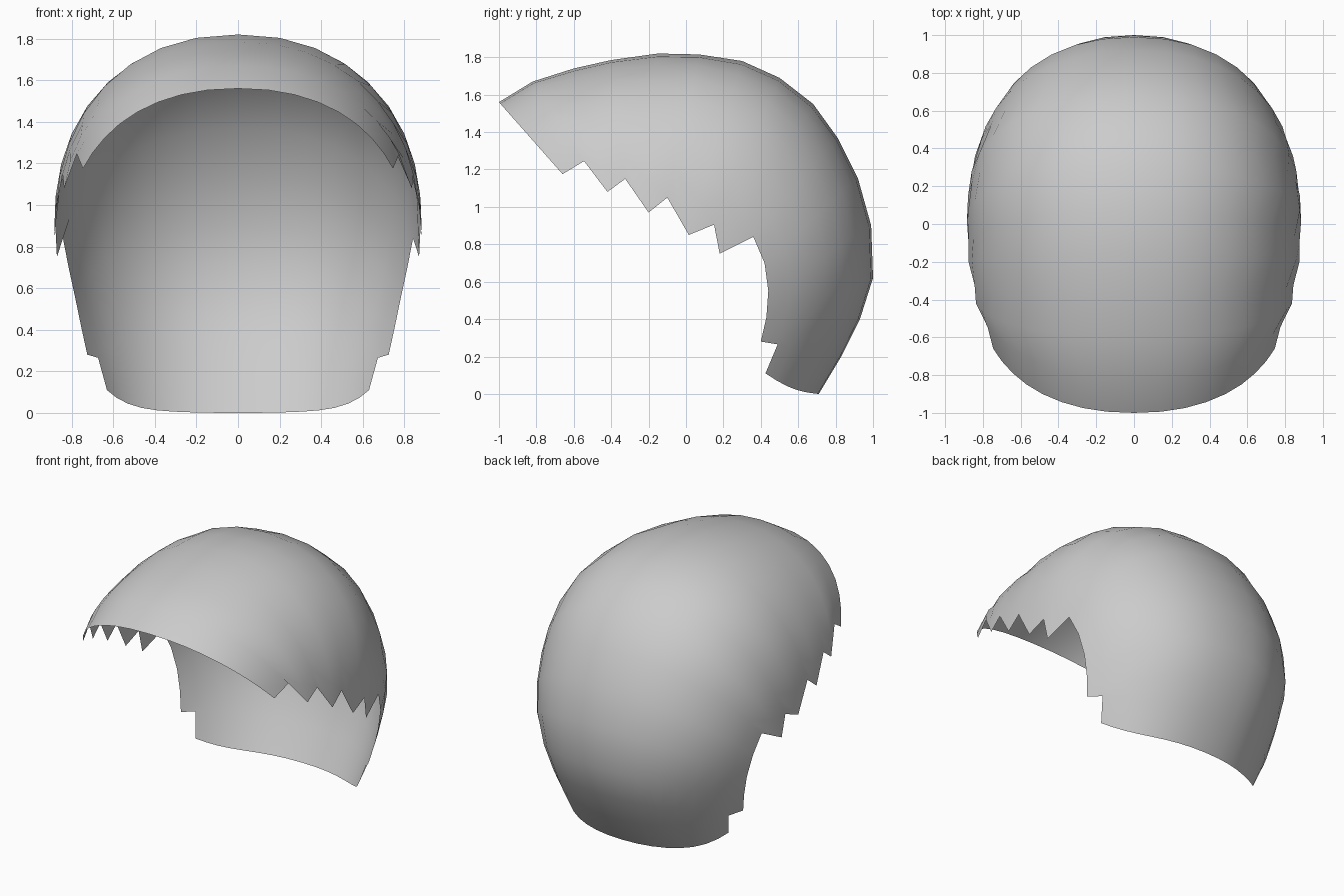
import bpy, bmesh
from math import atan2, pi, sin, hypot

if "Cube" in bpy.data.objects:
    bpy.data.objects.remove(bpy.data.objects["Cube"])

W, P, CZ, N = 0.885, 2.2, 0.9, 8   # half width, roundness, pivot height, steps per half arch

# centre-line silhouette (y, z), from the brow over the crown to the nape
crown = [(-1, 1.56), (-.82, 1.67), (-.6, 1.74), (-.4, 1.785), (-.15, 1.82), (.07, 1.815),
         (.3, 1.78), (.5, 1.69), (.68, 1.55), (.81, 1.37), (.92, 1.15), (.99, .9),
         (1, .62), (.93, .4), (.83, .2), (.71, 0)]
# jagged side edge (y, z), one point per silhouette point
edge = [(-.66, 1.175), (-.545, 1.245), (-.42, 1.08), (-.325, 1.15), (-.2, .97), (-.1, 1.05),
        (.015, .85), (.15, .905), (.18, .75), (.36, .84), (.42, .7), (.44, .55),
        (.43, .41), (.4, .28), (.49, .265), (.425, .11)]
# open face side of the head outline, only used to shape the width
face = [(.58, -.15), (.3, -.28), (0, -.33), (-.6, 0), (-1.05, .6), (-1.12, 1.1),
        (-1.115, 1.373), (-1.06, 1.5)]


def turn(y, z):
    return (pi - atan2(z - CZ, y)) % (2 * pi)


polar = sorted((turn(y, z), hypot(y, z - CZ)) for y, z in crown + face)
polar = [(a - 2 * pi, r) for a, r in polar] + polar + [(a + 2 * pi, r) for a, r in polar]


def radius(t):
    # smooth outline radius in direction t
    i = next(k for k in range(2, len(polar)) if polar[k][0] > t) - 1
    (a0, r0), (a1, r1), (a2, r2), (a3, r3) = polar[i - 1:i + 3]
    h, u = a2 - a1, (t - a1) / (a2 - a1)
    m1, m2 = (r2 - r0) / (a2 - a0) * h, (r3 - r1) / (a3 - a1) * h
    return ((2*u**3 - 3*u*u + 1) * r1 + (u**3 - 2*u*u + u) * m1
            + (3*u*u - 2*u**3) * r2 + (u**3 - u*u) * m2)


def half_width(y, z):
    rho = hypot(y, z - CZ) / radius(turn(y, z))
    return W * max(0, 1 - rho ** P) ** (1 / P)


# hair shell: arches from the left edge over the crown to the right edge
bm = bmesh.new()
rows = []
for i, ((py, pz), (ey, ez)) in enumerate(zip(crown, edge)):
    row = []
    for k in range(-N, N + 1):
        f = sin((1 - abs(k) / N) * pi / 2)
        y, z = ey + (py - ey) * f, ez + (pz - ez) * f
        x = half_width(y, z) if k else 0
        if i == len(crown) - 1:
            z = max(0, z - .025 * sin(pi * f))   # slight dip along the nape
        row.append(bm.verts.new((-x if k < 0 else x, y, z)))
    rows.append(row)
for a, b in zip(rows, rows[1:]):
    for k in range(2 * N):
        bm.faces.new((a[k], a[k + 1], b[k + 1], b[k]))
bm.normal_update()
if sum(f.normal.dot(f.calc_center_median() - rows[8][N].co * .5) for f in bm.faces) < 0:
    bmesh.ops.reverse_faces(bm, faces=bm.faces[:])
for f in bm.faces:
    f.smooth = True
mesh = bpy.data.meshes.new("hair_shell")
bm.to_mesh(mesh)
bm.free()
bpy.context.collection.objects.link(bpy.data.objects.new("hair_shell", mesh))
